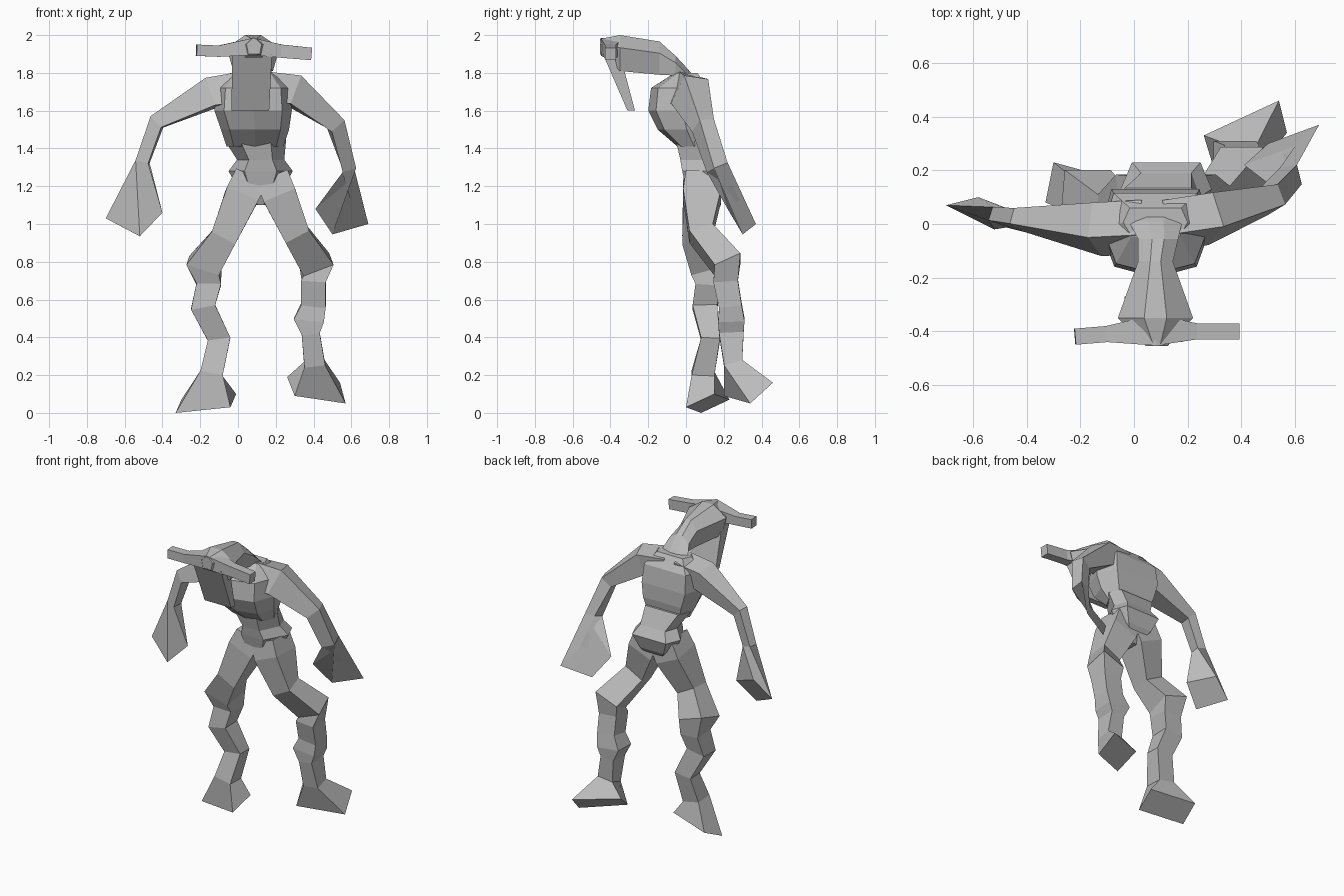
import bpy
import bmesh
from mathutils import Vector

default_cube = bpy.data.objects.get("Cube")
if default_cube:
    bpy.data.objects.remove(default_cube, do_unlink=True)

# One plain stone-grey colour for the whole creature
grey = bpy.data.materials.new("plain_grey")
colour = (0.5, 0.5, 0.5, 1)
grey.use_nodes = True
grey.diffuse_color = colour
for node in grey.node_tree.nodes:
    if node.type == 'BSDF_PRINCIPLED':
        node.inputs["Base Color"].default_value = colour

# Cross-sections: side and depth multipliers
SQUARE = [(1, 1), (-1, 1), (-1, -1), (1, -1)]
PELVIS = [(1, .2), (.75, 1), (-.75, 1), (-1, .2), (-.5, -1), (.5, -1)]
CHEST = [(1, .1), (.8, 1), (-.8, 1), (-1, .1), (-.75, -.75), (0, -1), (.75, -.75)]
SKULL = [(.75, -1), (1, .3), (.3, 1), (-.3, 1), (-1, .3), (-.75, -1)]
LEFT_LIMB = [(1, .8), (-.6, 1), (-1, -.3), (.8, -1)]
RIGHT_LIMB = [(.6, 1), (-1, .8), (-.8, -1), (1, -.3)]

Y_AXIS = Vector((0, 1, 0))
Z_AXIS = Vector((0, 0, 1))


def section_ring(centre, half_side, half_depth, along, reference, section):
    """Corners of one cross-section placed square to the path."""
    along = along.normalized()
    depth = (reference - along * reference.dot(along)).normalized()
    side = depth.cross(along)
    return [centre + side * (a * half_side) + depth * (b * half_depth)
            for a, b in section]


def loft(name, stations, section=SQUARE, reference=Y_AXIS, along=None, end=None):
    """Skin stations of (x, y, z, half_side, half_depth), plus optional end corners."""
    centres = [Vector(s[:3]) for s in stations]
    if end:
        end = [Vector(p) for p in end]
        centres.append(sum(end, Vector()) / len(end))
    rings = []
    for i, station in enumerate(stations):
        tangent = along
        if tangent is None:
            before = centres[max(i - 1, 0)]
            after = centres[min(i + 1, len(centres) - 1)]
            tangent = after - before
        rings.append(section_ring(centres[i], station[3], station[4],
                                  tangent, reference, section))
    if end:
        rings.append(end)

    bm = bmesh.new()
    rows = [[bm.verts.new(p) for p in ring] for ring in rings]
    for low, high in zip(rows, rows[1:]):
        count = len(low)
        for i in range(count):
            j = (i + 1) % count
            bm.faces.new((low[i], low[j], high[j], high[i]))
    bm.faces.new(rows[0])
    bm.faces.new(rows[-1])
    bmesh.ops.recalc_face_normals(bm, faces=bm.faces[:])

    mesh = bpy.data.meshes.new(name)
    bm.to_mesh(mesh)
    bm.free()
    mesh.materials.append(grey)
    obj = bpy.data.objects.new(name, mesh)
    bpy.context.collection.objects.link(obj)
    return obj


# Pelvis and waist, leaning back at the hips
loft("pelvis", [
    (.12, .09, 1.10, .03, .05),
    (.12, .10, 1.19, .12, .10),
    (.12, .105, 1.28, .17, .125),
    (.12, .08, 1.34, .125, .11),
    (.09, .04, 1.45, .165, .095),
], PELVIS, along=Z_AXIS)

# Chest with a forward ridge
loft("chest", [
    (.09, .035, 1.41, .15, .08),
    (.09, -.01, 1.50, .18, .14),
    (.08, -.035, 1.60, .205, .165),
    (.08, -.035, 1.72, .195, .15),
    (.08, 0, 1.80, .12, .06),
], CHEST, along=Z_AXIS)

# Right leg, ending in a splayed foot
loft("right_leg", [
    (.07, .09, 1.25, .09, .09),
    (.02, .085, 1.15, .09, .10),
    (-.075, .045, .93, .07, .065),
    (-.18, .115, .78, .09, .09),
    (-.155, .12, .68, .065, .07),
    (-.185, .10, .56, .065, .065),
    (-.10, .13, .39, .06, .05),
    (-.14, .09, .21, .06, .06),
], end=[(-.30, .23, .07), (-.01, .15, .10), (-.04, 0, .03), (-.33, .08, 0)])

# Left leg, stepping back
loft("left_leg", [
    (.18, .09, 1.25, .09, .09),
    (.22, .085, 1.15, .09, .10),
    (.305, .08, .95, .07, .065),
    (.415, .22, .785, .085, .075),
    (.40, .21, .70, .065, .065),
    (.40, .235, .57, .065, .06),
    (.375, .24, .49, .08, .07),
    (.385, .24, .42, .048, .065),
    (.405, .25, .26, .055, .05),
], end=[(.26, .33, .19), (.54, .46, .16), (.57, .34, .05), (.30, .20, .09)])

# Arms, each widening into a blocky hand
loft("left_arm", [
    (.12, -.01, 1.72, .09, .10),
    (.29, .02, 1.71, .088, .10),
    (.52, .09, 1.525, .05, .06),
    (.585, .165, 1.30, .04, .06),
], LEFT_LIMB, end=[(.60, .29, 1.12), (.69, .37, 1), (.50, .30, .945), (.41, .22, 1.08)])

loft("right_arm", [
    (.04, -.01, 1.72, .09, .10),
    (-.14, -.02, 1.695, .085, .10),
    (-.43, .015, 1.54, .045, .045),
    (-.505, .025, 1.33, .038, .038),
], RIGHT_LIMB, end=[(-.70, .07, 1.03), (-.58, .10, 1.14), (-.40, .03, 1.06), (-.52, -.02, .935)])

# Neck and skull reaching forward
loft("neck_and_skull", [
    (.08, .05, 1.71, .12, .06),
    (.08, .01, 1.775, .10, .045),
    (.09, -.055, 1.838, .075, .052),
    (.08, -.14, 1.878, .065, .088),
    (.08, -.35, 1.905, .14, .095),
    (.085, -.455, 1.94, .04, .04),
], SKULL, reference=Z_AXIS, along=-Y_AXIS)

# Flat snout hanging from the skull
loft("snout", [
    (.075, -.395, 1.90, .105, .045),
    (.065, -.29, 1.60, .10, .02),
], along=-Z_AXIS)

# Crossbar of horns
loft("horns", [
    (-.22, -.42, 1.92, .03, .03),
    (-.10, -.41, 1.915, .03, .03),
    (.08, -.395, 1.94, .058, .045),
    (.23, -.40, 1.915, .03, .035),
    (.39, -.40, 1.90, .03, .033),
], reference=Z_AXIS)
